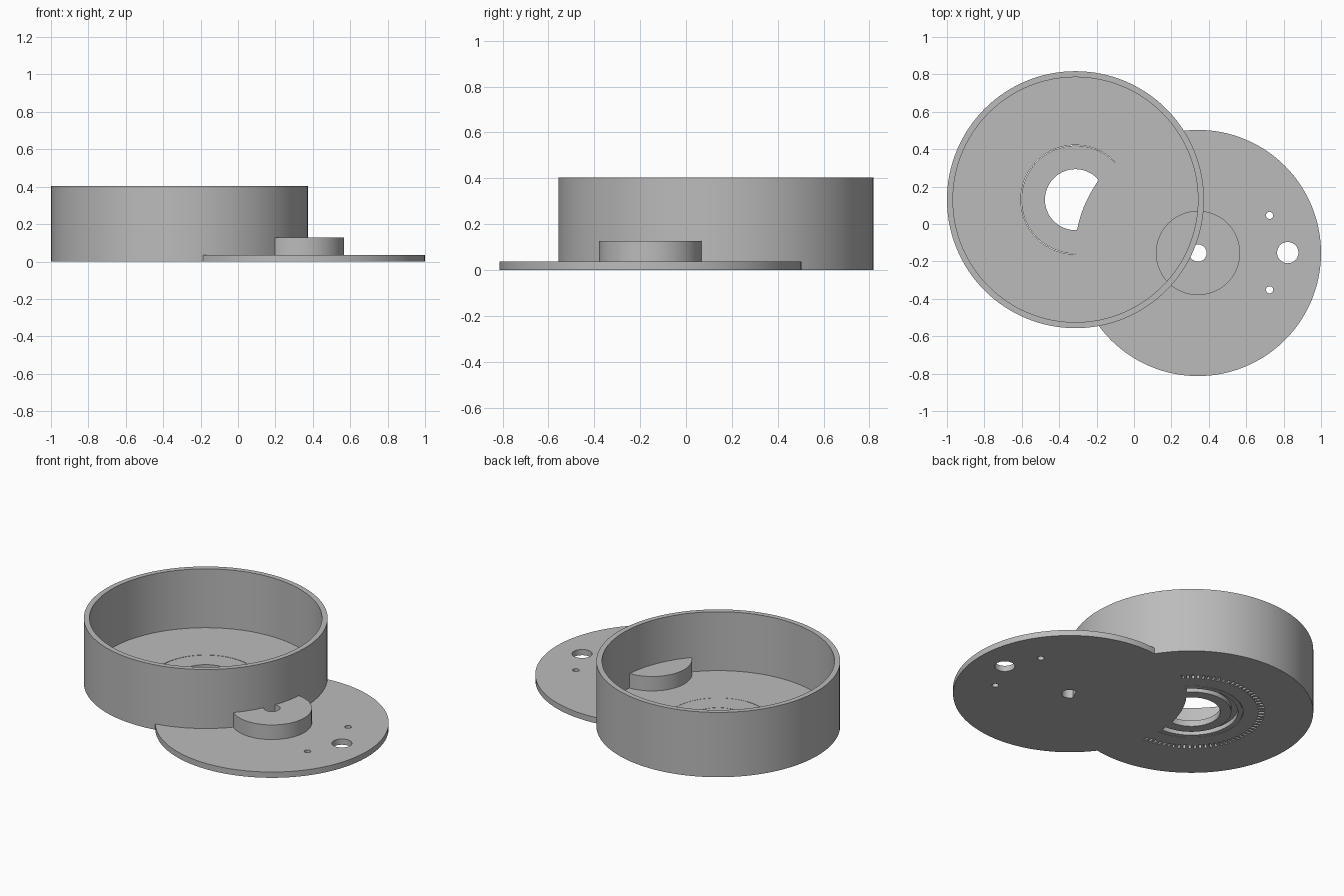
import bpy, bmesh, math
from mathutils import Matrix

if "Cube" in bpy.data.objects:
    bpy.data.objects.remove(bpy.data.objects["Cube"])

CUP = (-0.313, 0.13)
PLATE = (0.342, -0.155)

grey = bpy.data.materials.new("plain grey")
grey.diffuse_color = (0.5, 0.5, 0.5, 1)
grey.use_nodes = True
grey.node_tree.nodes["Principled BSDF"].inputs["Base Color"].default_value = grey.diffuse_color


def finish(name, bm):
    bmesh.ops.recalc_face_normals(bm, faces=bm.faces)
    mesh = bpy.data.meshes.new(name)
    bm.to_mesh(mesh)
    bm.free()
    mesh.materials.append(grey)
    obj = bpy.data.objects.new(name, mesh)
    bpy.context.collection.objects.link(obj)
    return obj


def lathe(name, centre, profile, sides=128):
    """Revolve a closed (radius, height) outline around a vertical axis."""
    bm = bmesh.new()
    rings = []
    for i in range(sides):
        a = 2 * math.pi * i / sides
        rings.append([bm.verts.new((centre[0] + r * math.cos(a), centre[1] + r * math.sin(a), z))
                      for r, z in profile])
    n = len(profile)
    for i in range(sides):
        p, q = rings[i], rings[(i + 1) % sides]
        for j in range(n):
            k = (j + 1) % n
            bm.faces.new((p[j], q[j], q[k], p[k]))
    return finish(name, bm)


def cut(target, cutter):
    mod = target.modifiers.new("cut", "BOOLEAN")
    mod.operation = "DIFFERENCE"
    mod.solver = "EXACT"
    mod.object = cutter
    cutter.hide_render = True
    cutter.hide_viewport = True


def smooth(obj):
    bpy.ops.object.select_all(action="DESELECT")
    obj.select_set(True)
    bpy.context.view_layer.objects.active = obj
    bpy.ops.object.shade_smooth_by_angle(angle=math.radians(30))


# Round cup: wall and floor
cup = lathe("cup", CUP, [(0.292, 0), (0.687, 0), (0.687, 0.403), (0.655, 0.403),
                         (0.655, 0.037), (0.292, 0.037)])

# Ring set into the cup floor, with a groove underneath
ring = lathe("floor_ring", CUP, [(0.163, 0), (0.225, 0), (0.225, 0.027), (0.262, 0.027),
                                 (0.262, 0), (0.289, 0), (0.289, 0.037), (0.163, 0.037)])

# Circle of small notches under the cup floor
bm = bmesh.new()
COUNT = 84
for i in range(COUNT):
    turn = Matrix.Rotation(2 * math.pi * i / COUNT, 4, "Z")
    place = Matrix.Translation((*CUP, 0)) @ turn @ Matrix.Translation((0.395, 0, 0))
    bmesh.ops.create_cube(bm, size=1, matrix=place @ Matrix.Diagonal((0.035, 0.014, 0.04, 1)))
cut(cup, finish("notch_cutter", bm))

# Flat plate with a raised hub and a centre hole
plate = lathe("plate_with_hub", PLATE, [(0.046, 0), (0.658, 0), (0.658, 0.036),
                                        (0.225, 0.036), (0.225, 0.127), (0.046, 0.127)])

# Finger hole and two pin holes through the plate
bm = bmesh.new()
for x, y, r in ((0.822, -0.153, 0.057), (0.725, 0.046, 0.019), (0.725, -0.352, 0.019)):
    bmesh.ops.create_cone(bm, cap_ends=True, segments=40, radius1=r, radius2=r, depth=0.2,
                          matrix=Matrix.Translation((x, y, 0.02)))
cut(plate, finish("hole_cutter", bm))

for part in (cup, ring, plate):
    smooth(part)
